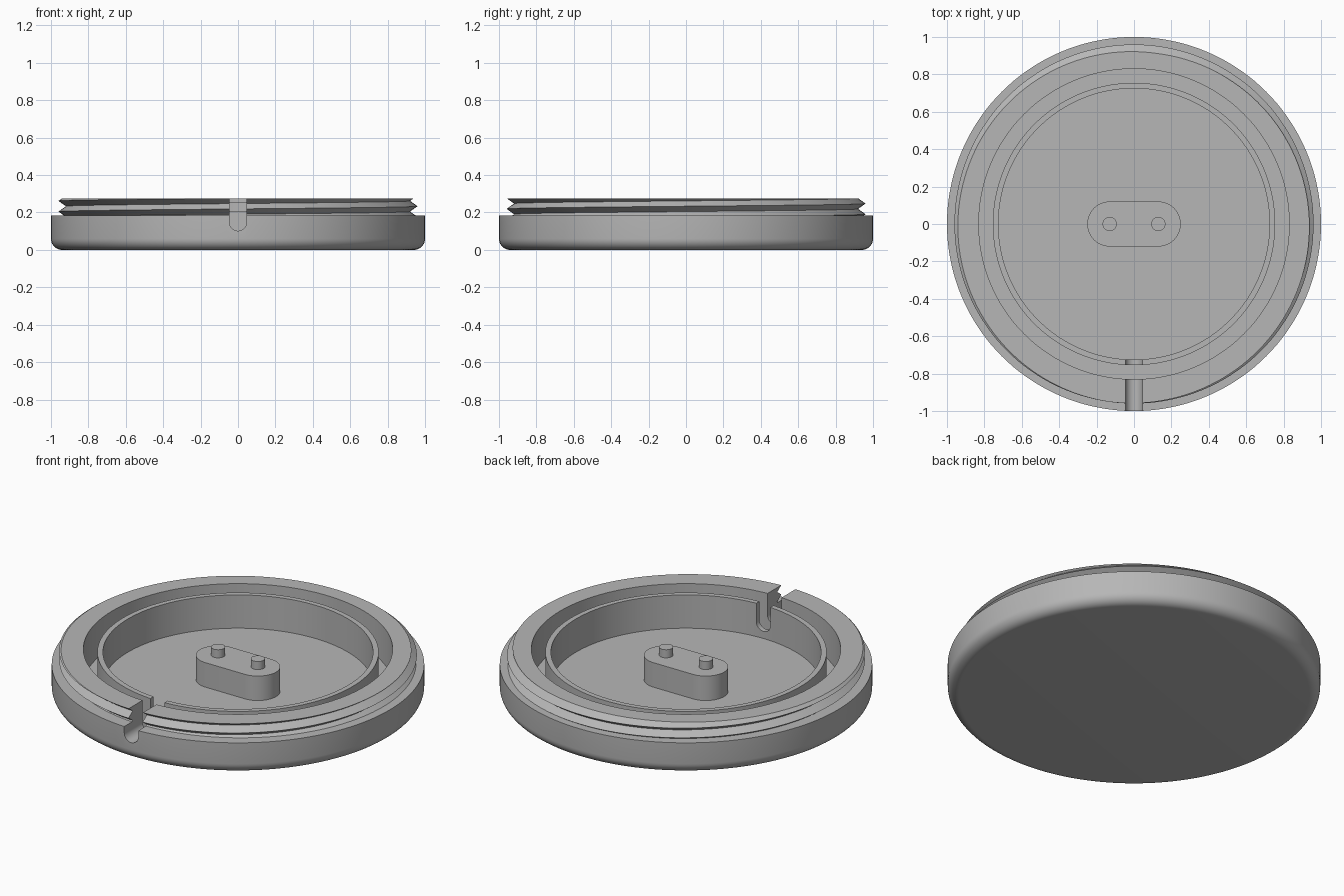
import bpy
import bmesh
import math
from mathutils import Matrix

cube = bpy.data.objects.get("Cube")
if cube:
    bpy.data.objects.remove(cube, do_unlink=True)

SEGMENTS = 144
FLOOR, SHOULDER, RIM = 0.06, 0.185, 0.275
PITCH, ROOT, CREST, THREAD_START = 0.057, 0.92, 0.96, 0.205

grey = bpy.data.materials.new("plain_grey")
grey.use_nodes = True
colour = (0.47, 0.47, 0.47, 1)
grey.diffuse_color = colour
grey.node_tree.nodes["Principled BSDF"].inputs["Base Color"].default_value = colour


def finish(bm, name):
    """Turn a bmesh into a grey object in the scene."""
    bmesh.ops.recalc_face_normals(bm, faces=bm.faces)
    mesh = bpy.data.meshes.new(name)
    bm.to_mesh(mesh)
    bm.free()
    obj = bpy.data.objects.new(name, mesh)
    bpy.context.collection.objects.link(obj)
    mesh.materials.append(grey)
    return obj


def select(obj):
    bpy.ops.object.select_all(action="DESELECT")
    obj.select_set(True)
    bpy.context.view_layer.objects.active = obj


def smooth(obj):
    select(obj)
    bpy.ops.object.shade_smooth_by_angle(angle=math.radians(28))


def thread_point(turn, phase):
    """Point on the helical thread, trimmed to the collar height."""
    z = THREAD_START + PITCH * (turn + phase)
    z = min(max(z, SHOULDER), RIM)
    u = ((z - THREAD_START) / PITCH - turn) % 1
    return ROOT + (CREST - ROOT) * (1 - 2 * min(u, 1 - u)), z


def stadium_prism(name, half_length, radius, height, matrix):
    """Round-ended bar: long axis x, extruded along z, then placed."""
    bm = bmesh.new()
    verts = []
    for side in (1, -1):
        for i in range(25):
            a = math.pi * (i / 24 - 0.5)
            verts.append(bm.verts.new((side * (half_length + radius * math.cos(a)),
                                       side * radius * math.sin(a), 0)))
    base = bm.faces.new(verts)
    top = bmesh.ops.extrude_face_region(bm, geom=[base])["geom"]
    bmesh.ops.translate(bm, vec=(0, 0, height),
                        verts=[v for v in top if isinstance(v, bmesh.types.BMVert)])
    bmesh.ops.transform(bm, matrix=matrix, verts=bm.verts)
    return finish(bm, name)


# Threaded dish: a turned profile whose collar follows a helix
FILLET = 0.06
outside = [(0, 0)]
for i in range(9):
    a = math.pi / 2 * i / 8
    outside.append((1 - FILLET + FILLET * math.sin(a), FILLET - FILLET * math.cos(a)))
outside.append((1, SHOULDER))
inside = [(0.83, RIM), (0.83, FLOOR), (0.755, FLOOR), (0.755, 0.257),
          (0.725, 0.257), (0.725, FLOOR), (0, FLOOR)]

bm = bmesh.new()
columns = []
for s in range(SEGMENTS + 1):
    turn = s / SEGMENTS
    angle = math.pi + math.tau * turn
    collar = [thread_point(turn, k / 2) for k in range(-4, 5)]
    columns.append([bm.verts.new((r * math.cos(angle), r * math.sin(angle), z))
                    for r, z in outside + collar + inside])
for a, b in zip(columns, columns[1:]):
    for k in range(len(a) - 1):
        bm.faces.new((a[k], b[k], b[k + 1], a[k + 1]))
bmesh.ops.remove_doubles(bm, verts=bm.verts, dist=0.0001)
dish = finish(bm, "threaded_dish")

# Round-bottomed cable notch through the collar and the inner ring
upright = Matrix(((0, 1, 0, 0), (0, 0, 1, -1.1), (1, 0, 0, 0.348), (0, 0, 0, 1)))
cutter = stadium_prism("notch_cutter", 0.2, 0.046, 0.45, upright)
cutter.hide_render = True
notch = dish.modifiers.new("notch", "BOOLEAN")
notch.operation = "DIFFERENCE"
notch.solver = "EXACT"
notch.object = cutter
select(dish)
bpy.ops.object.modifier_apply(modifier=notch.name)
bpy.data.objects.remove(cutter, do_unlink=True)
smooth(dish)

# Central pedestal
pedestal = stadium_prism("pedestal", 0.13, 0.12, 0.15,
                         Matrix.Translation((0, 0, FLOOR - 0.005)))
smooth(pedestal)

# Two contact pins on the pedestal
for name, x in (("left_pin", 0.13), ("right_pin", -0.13)):
    bpy.ops.mesh.primitive_cylinder_add(vertices=32, radius=0.038, depth=0.06,
                                        location=(x, 0, 0.223))
    pin = bpy.context.object
    pin.name = name
    pin.data.materials.append(grey)
    smooth(pin)
